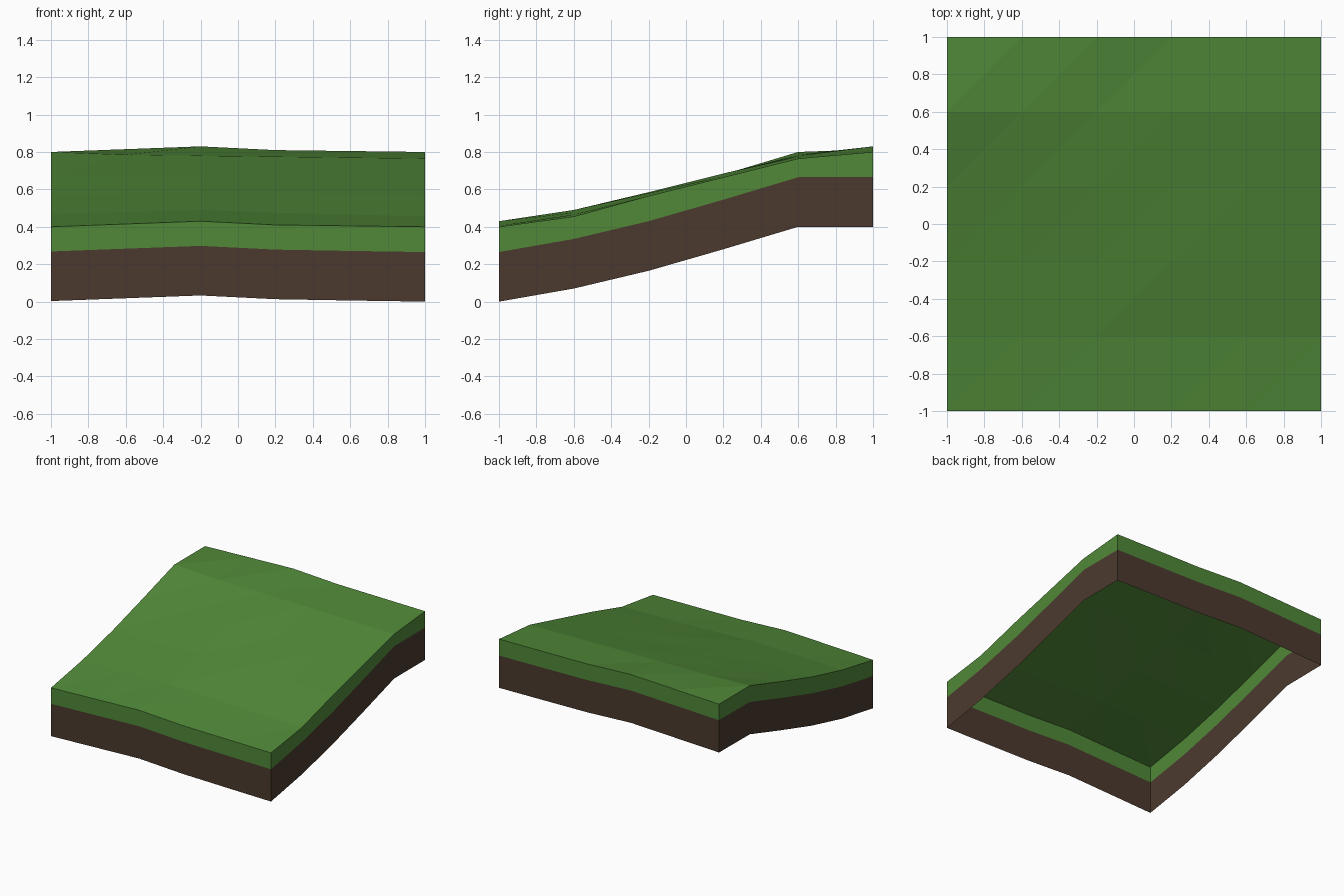
import bpy

if "Cube" in bpy.data.objects:
    bpy.data.objects.remove(bpy.data.objects["Cube"])

N = 6
STEP = 0.4
# Surface heights: one row per y from front to back, x from left to right
TOP = [
    [0.40, 0.415, 0.43, 0.41, 0.405, 0.40],
    [0.47, 0.48, 0.49, 0.475, 0.465, 0.455],
    [0.565, 0.575, 0.585, 0.58, 0.57, 0.565],
    [0.68, 0.68, 0.685, 0.675, 0.67, 0.665],
    [0.80, 0.785, 0.78, 0.775, 0.77, 0.765],
    [0.80, 0.815, 0.83, 0.81, 0.805, 0.80],
]
SLOPE = [0.0, 0.07, 0.165, 0.28, 0.40, 0.40]       # lower edge along y
WAVE = [0.003, 0.018, 0.033, 0.013, 0.006, 0.0]     # lower edge along x
DIRT = 0.265                                        # dirt layer thickness


def material(name, color):
    m = bpy.data.materials.new(name)
    m.diffuse_color = (*color, 1)
    m.use_nodes = True
    m.node_tree.nodes["Principled BSDF"].inputs["Base Color"].default_value = m.diffuse_color
    return m


def make(name, verts, faces, mat):
    me = bpy.data.meshes.new(name)
    me.from_pydata(verts, [], faces)
    me.materials.append(mat)
    ob = bpy.data.objects.new(name, me)
    bpy.context.collection.objects.link(ob)
    return ob


def pos(i, j, z):
    return (-1 + i * STEP, -1 + j * STEP, z)


def low(i, j):
    return SLOPE[j] + (WAVE[i] if j in (0, N - 1) else 0)


grass = material("grass green", (0.082, 0.250, 0.040))
dirt = material("dirt brown", (0.071, 0.042, 0.027))

# Grass surface, triangulated along one diagonal
verts = [pos(i, j, TOP[j][i]) for j in range(N) for i in range(N)]
faces = []
for j in range(N - 1):
    for i in range(N - 1):
        a = j * N + i
        faces += [(a, a + 1, a + N + 1), (a, a + N + 1, a + N)]
make("grass_surface", verts, faces, grass)

# Perimeter walk, counter-clockwise from the front left corner
M = N - 1
rim = ([(k, 0) for k in range(M)] + [(M, k) for k in range(M)]
       + [(M - k, M) for k in range(M)] + [(0, M - k) for k in range(M)])


def band(name, bottom, top, mat):
    n = len(rim)
    vs = [pos(i, j, bottom(i, j)) for i, j in rim] + [pos(i, j, top(i, j)) for i, j in rim]
    fs = [(k, (k + 1) % n, n + (k + 1) % n, n + k) for k in range(n)]
    make(name, vs, fs, mat)


# Side layers, open underneath
band("dirt_edge", low, lambda i, j: low(i, j) + DIRT, dirt)
band("grass_edge", lambda i, j: low(i, j) + DIRT, lambda i, j: TOP[j][i], grass)
